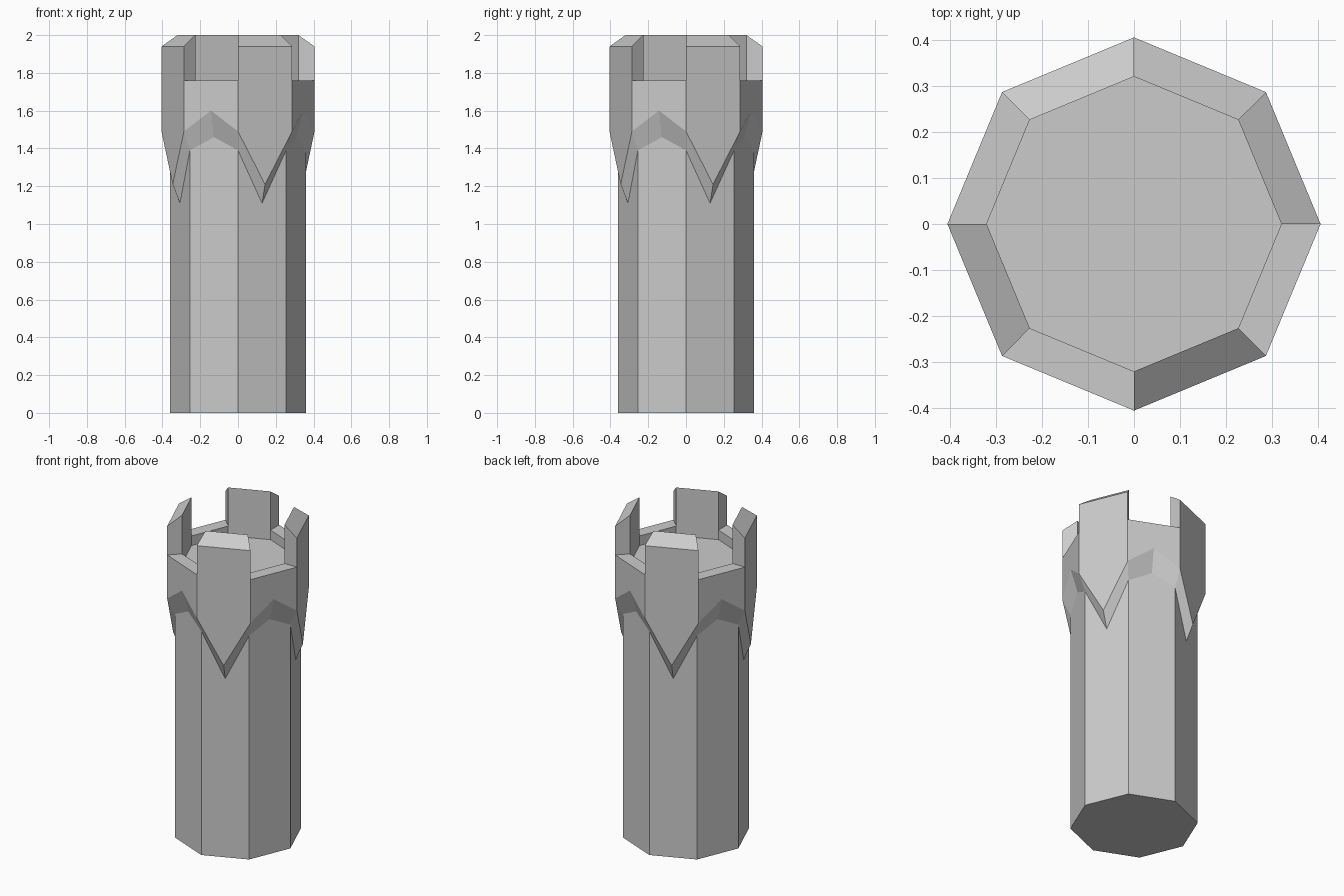
import bpy, bmesh
from math import cos, sin, radians

if "Cube" in bpy.data.objects:
    bpy.data.objects.remove(bpy.data.objects["Cube"])

R_SHAFT, R_HEAD, R_IN = 0.36, 0.405, 0.32
Z_FLOOR, Z_CRENEL, Z_OUT, Z_TOP = 1.70, 1.76, 1.94, 2.0

bm = bmesh.new()


def corner(r, i, z):
    a = radians(45 * i)
    return (r * cos(a), r * sin(a), z)


def middle(r, i, z):
    p, q = corner(r, i, z), corner(r, i + 1, z)
    return ((p[0] + q[0]) / 2, (p[1] + q[1]) / 2, z)


def face(*pts):
    bm.faces.new([bm.verts.new(p) for p in pts])


for i in range(8):
    j = i + 1
    merlon = i % 2 == 0
    # pointed bracket under merlons, shallow arch under gaps
    z_low, z_high = (1.11, 1.21) if merlon else (1.46, 1.60)
    s0, sm, s1 = corner(R_SHAFT, i, 1.39), middle(R_SHAFT, i, z_low), corner(R_SHAFT, j, 1.39)
    h0, hm, h1 = corner(R_HEAD, i, 1.49), middle(R_HEAD, i, z_high), corner(R_HEAD, j, 1.49)
    c0, c1 = corner(R_HEAD, i, Z_CRENEL), corner(R_HEAD, j, Z_CRENEL)
    n0, n1 = corner(R_IN, i, Z_CRENEL), corner(R_IN, j, Z_CRENEL)
    f0, f1 = corner(R_IN, i, Z_FLOOR), corner(R_IN, j, Z_FLOOR)

    # shaft side and flared underside
    face(corner(R_SHAFT, i, 0), corner(R_SHAFT, j, 0), s1, sm, s0)
    face(s0, sm, hm, h0)
    face(sm, s1, h1, hm)
    if merlon:
        # raised block with sloping top
        o0, o1 = corner(R_HEAD, i, Z_OUT), corner(R_HEAD, j, Z_OUT)
        t0, t1 = corner(R_IN, i, Z_TOP), corner(R_IN, j, Z_TOP)
        face(h0, hm, h1, c1, o1, o0, c0)
        face(o0, o1, t1, t0)
        face(t0, t1, n1, f1, f0, n0)
        face(c0, o0, t0, n0)
        face(c1, n1, t1, o1)
    else:
        # low parapet in the gap
        face(h0, hm, h1, c1, c0)
        face(c0, c1, n1, n0)
        face(n0, n1, f1, f0)

# base and roof floor
face(*[corner(R_SHAFT, i, 0) for i in range(8)])
face(*[corner(R_IN, i, Z_FLOOR) for i in range(8)])

bmesh.ops.remove_doubles(bm, verts=bm.verts, dist=0.0005)
bmesh.ops.recalc_face_normals(bm, faces=bm.faces)
mesh = bpy.data.meshes.new("tower")
bm.to_mesh(mesh)
bm.free()
bpy.context.collection.objects.link(bpy.data.objects.new("tower", mesh))
